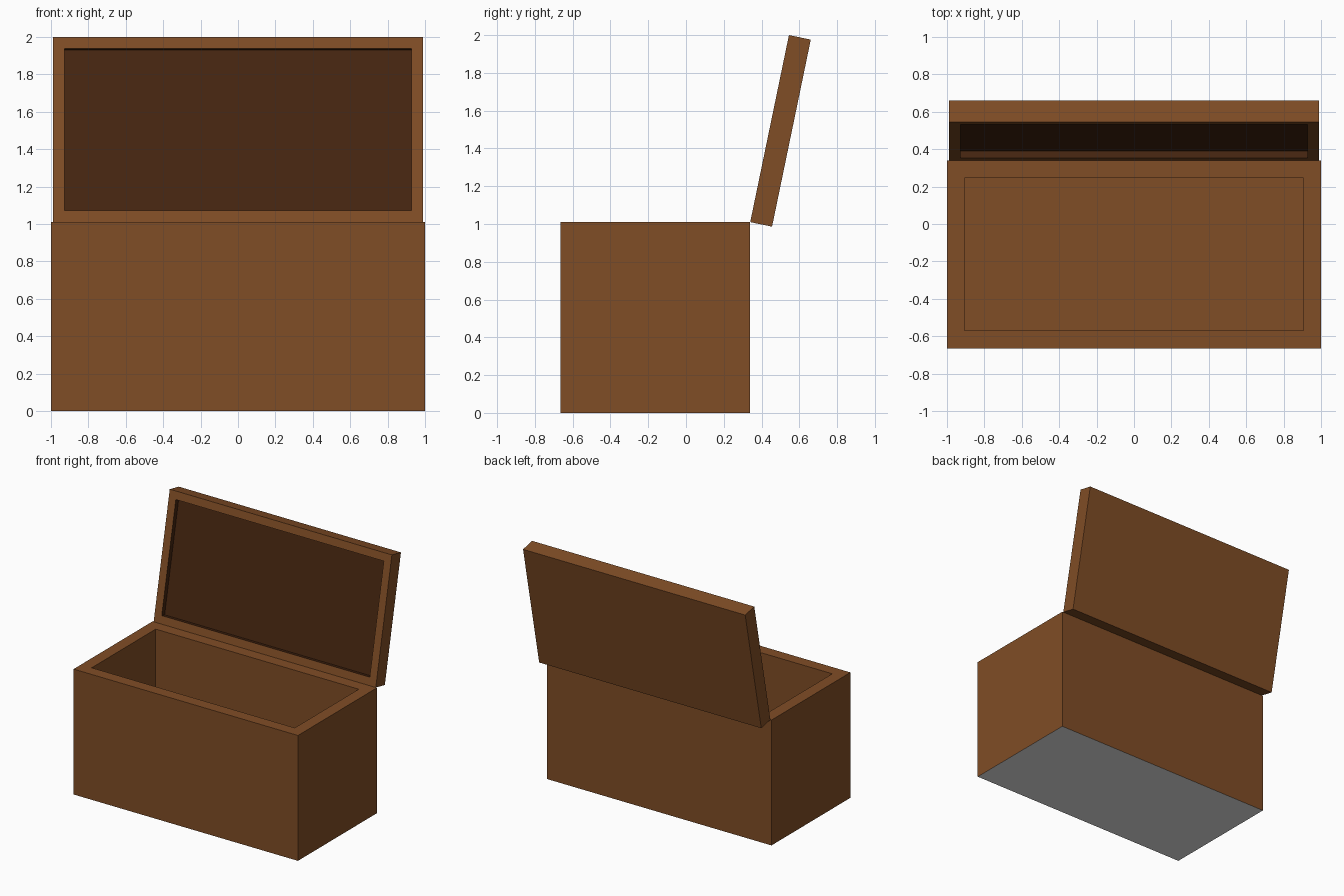
import bpy, bmesh, math
from mathutils import Matrix, Vector

if "Cube" in bpy.data.objects:
    bpy.data.objects.remove(bpy.data.objects["Cube"])


def material(name, rgb):
    m = bpy.data.materials.new(name)
    m.diffuse_color = (*rgb, 1.0)
    m.use_nodes = True
    m.node_tree.nodes["Principled BSDF"].inputs["Base Color"].default_value = m.diffuse_color
    return m


wood = material("brown wood", (0.216, 0.074, 0.019))
lining = material("dark lining", (0.060, 0.0185, 0.0052))
grey = material("grey underside", (0.8, 0.8, 0.8))


def hollow_box(name, lo, hi, border, depth, mats, inner=0, bottom=0):
    """Box with a straight-walled recess cut into its top face."""
    lo, hi = Vector(lo), Vector(hi)
    bm = bmesh.new()
    bmesh.ops.create_cube(bm, size=1.0)
    bmesh.ops.scale(bm, vec=hi - lo, verts=bm.verts)
    bmesh.ops.translate(bm, vec=(lo + hi) / 2, verts=bm.verts)
    bm.normal_update()
    top = max(bm.faces, key=lambda f: f.normal.z)
    base = min(bm.faces, key=lambda f: f.normal.z)
    base.material_index = bottom
    # rim, then recess walls
    bmesh.ops.inset_individual(bm, faces=[top], thickness=border, use_even_offset=True)
    walls = bmesh.ops.inset_individual(bm, faces=[top], thickness=0.0, use_even_offset=True)
    bmesh.ops.translate(bm, vec=(0, 0, -depth), verts=top.verts)
    for f in walls["faces"] + [top]:
        f.material_index = inner
    bm.normal_update()
    mesh = bpy.data.meshes.new(name)
    bm.to_mesh(mesh)
    bm.free()
    for m in mats:
        mesh.materials.append(m)
    ob = bpy.data.objects.new(name, mesh)
    bpy.context.collection.objects.link(ob)
    return ob


# chest body with grey underside
hollow_box("chest_body", (-1, -0.665, 0), (1, 0.34, 1.01), 0.095, 0.915,
           [wood, grey], bottom=1)

# open lid, hinged on the back top edge and leaning back
lid = hollow_box("lid", (-0.99, 0, -0.118), (0.99, 1.011, 0), 0.063, 0.038,
                 [wood, lining], inner=1)
lid.data.transform(Matrix.Translation((0, 0.34, 1.01)) @
                   Matrix.Rotation(math.radians(78.3), 4, 'X'))
